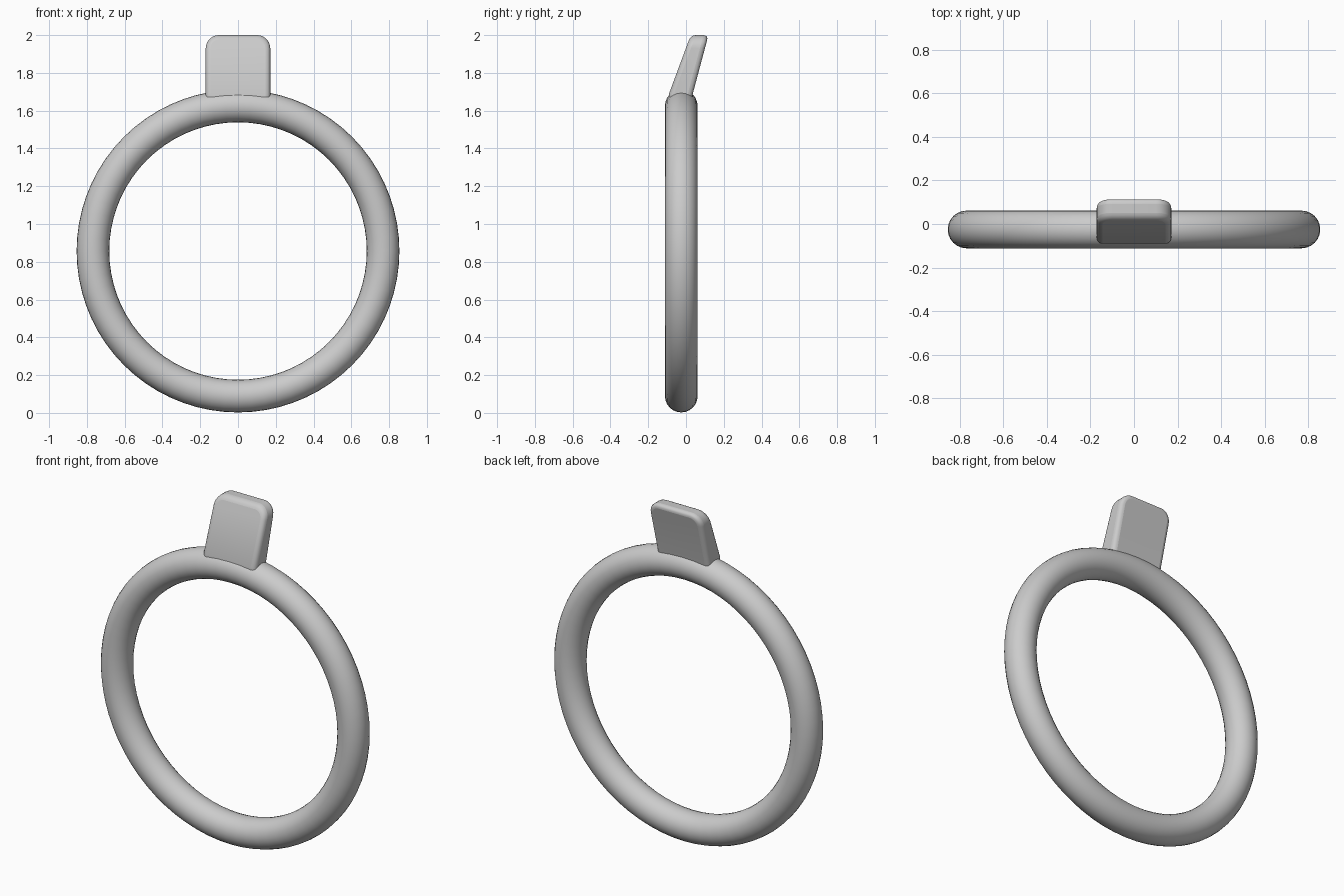
import bpy, bmesh, math

if "Cube" in bpy.data.objects:
    bpy.data.objects.remove(bpy.data.objects["Cube"])

grey = bpy.data.materials.new("plain grey")
grey.diffuse_color = (0.6, 0.6, 0.6, 1)
grey.use_nodes = True
grey.node_tree.nodes["Principled BSDF"].inputs["Base Color"].default_value = grey.diffuse_color


def smooth(obj, angle):
    obj.data.materials.append(grey)
    bpy.ops.object.select_all(action='DESELECT')
    obj.select_set(True)
    bpy.context.view_layer.objects.active = obj
    bpy.ops.object.shade_smooth_by_angle(angle=math.radians(angle))


# Upright round ring
bpy.ops.mesh.primitive_torus_add(major_radius=0.768, minor_radius=0.0865,
                                 major_segments=72, minor_segments=24,
                                 location=(0, -0.025, 0.857),
                                 rotation=(math.pi / 2, 0, 0))
ring = bpy.context.object
ring.name = "ring"
smooth(ring, 40)

# Tab leaning backwards: side profile (y, z) extruded across x
profile = [(-0.08, 1.6), (-0.09, 1.69), (0.025, 2.0),
           (0.119, 2.0), (0.036, 1.69), (0.02, 1.6)]
W = 0.171
bm = bmesh.new()
sides = [[bm.verts.new((x, y, z)) for y, z in profile] for x in (-W, W)]
bm.faces.new(sides[0])
bm.faces.new(sides[1][::-1])
n = len(profile)
for i in range(n):
    j = (i + 1) % n
    bm.faces.new((sides[0][i], sides[1][i], sides[1][j], sides[0][j]))
bmesh.ops.recalc_face_normals(bm, faces=bm.faces)

# Large rounding of the two upper corners
corners = [e for e in bm.edges
           if all(v.co.z > 1.99 for v in e.verts)
           and abs(e.verts[0].co.x - e.verts[1].co.x) < 0.01]
bmesh.ops.bevel(bm, geom=corners, offset=0.07, offset_type='OFFSET',
                segments=7, profile=0.5, affect='EDGES')
mesh = bpy.data.meshes.new("tab")
bm.to_mesh(mesh)
bm.free()
tab = bpy.data.objects.new("tab", mesh)
bpy.context.collection.objects.link(tab)

# Soft rim around the front and back faces
smooth(tab, 35)
bevel = tab.modifiers.new("soft rim", 'BEVEL')
bevel.width = 0.026
bevel.segments = 4
bevel.limit_method = 'ANGLE'
bevel.angle_limit = math.radians(40)
